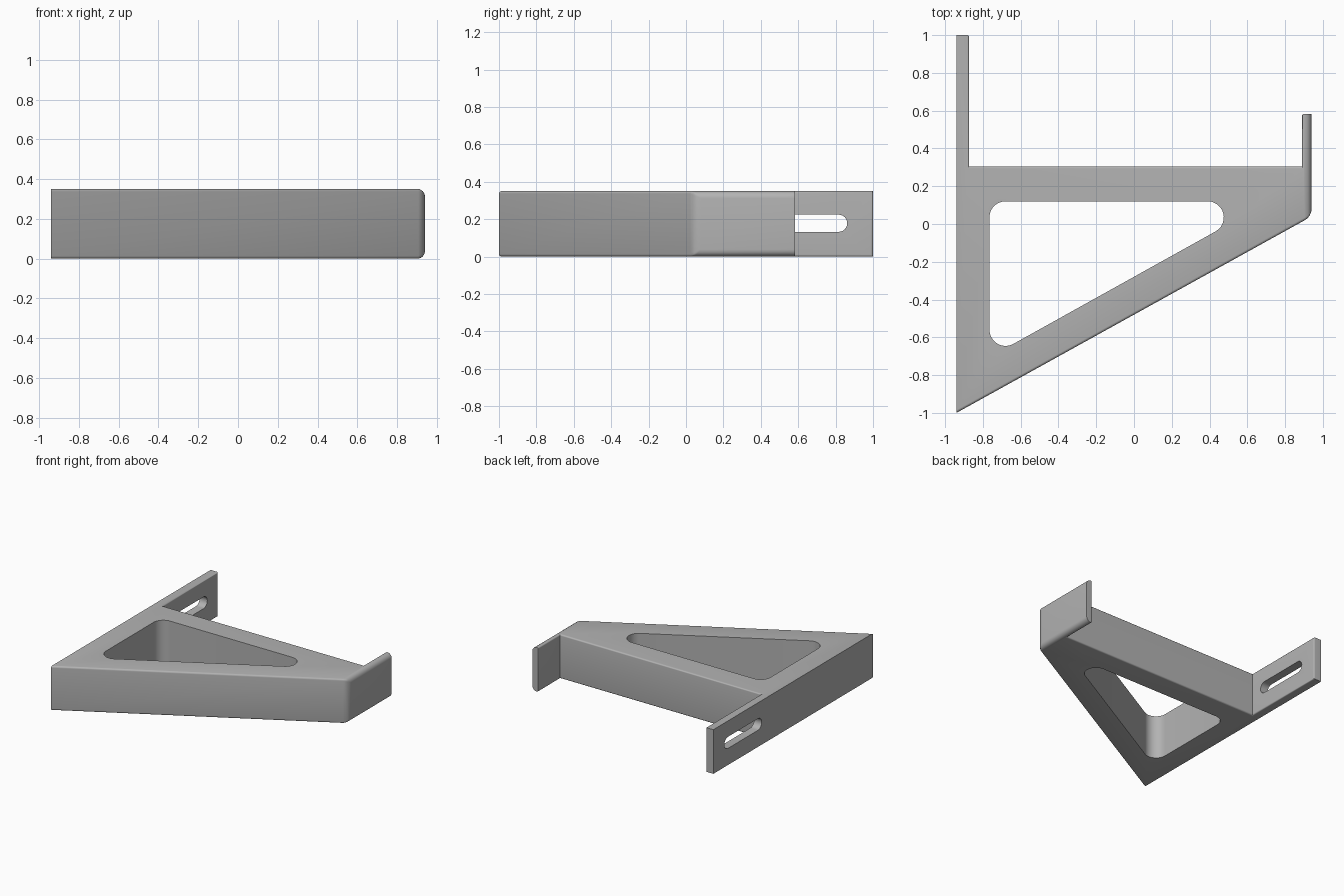
import bpy
import bmesh
from math import cos, sin, tan, pi
from mathutils import Vector, Matrix

if "Cube" in bpy.data.objects:
    bpy.data.objects.remove(bpy.data.objects["Cube"])

HEIGHT = 0.35
grey = bpy.data.materials.new("plain grey")
grey.use_nodes = True
colour = (0.45, 0.45, 0.45, 1)
grey.diffuse_color = colour
grey.node_tree.nodes["Principled BSDF"].inputs["Base Color"].default_value = colour


def prism(name, outline, low, high):
    """Extrude a counter-clockwise outline between two heights."""
    bm = bmesh.new()
    bottom = [bm.verts.new((x, y, low)) for x, y in outline]
    top = [bm.verts.new((x, y, high)) for x, y in outline]
    bm.faces.new(bottom[::-1])
    bm.faces.new(top)
    n = len(outline)
    for i in range(n):
        j = (i + 1) % n
        bm.faces.new((bottom[i], bottom[j], top[j], top[i]))
    mesh = bpy.data.meshes.new(name)
    bm.to_mesh(mesh)
    bm.free()
    mesh.materials.append(grey)
    obj = bpy.data.objects.new(name, mesh)
    bpy.context.collection.objects.link(obj)
    return obj


def rounded(corners, radius, steps=12):
    """Round every corner of a convex counter-clockwise polygon."""
    points = []
    for i, c in enumerate(corners):
        c = Vector(c)
        a = (c - Vector(corners[i - 1])).normalized()
        b = (Vector(corners[(i + 1) % len(corners)]) - c).normalized()
        turn = b.angle(a)
        start = c - a * radius * tan(turn / 2)
        centre = start + Vector((-a.y, a.x)) * radius
        for k in range(steps + 1):
            t = turn * k / steps
            points.append(centre + Matrix.Rotation(t, 2) @ (start - centre))
    return points


# Bracket outline: corner, rim rounding of the side after it, rounding of the corner
sides = [
    ((-0.94, -1.0), 0.35, 0),      # diagonal
    ((0.94, 0.04), 1, 1),          # short tab, outside
    ((0.94, 0.583), 0, 0),         # short tab, end
    ((0.89, 0.583), 0.25, 0.25),   # short tab, inside
    ((0.89, 0.305), 0.35, 0),      # back
    ((-0.873, 0.305), 0.25, 0),    # long tab, inside
    ((-0.873, 1.0), 0, 0.3),       # long tab, end
    ((-0.94, 1.0), 0, 0),          # flat mounting side
]
bracket = prism("bracket", [s[0] for s in sides], 0, HEIGHT)
mesh = bracket.data
weights = mesh.attributes.new("bevel_weight_edge", 'FLOAT', 'EDGE')
n = len(sides)
for edge in mesh.edges:
    a, b = (v % n for v in edge.vertices)
    if a == b:
        weight = sides[a][2]
    else:
        first = a if (a + 1) % n == b else b
        weight = sides[first][1]
    weights.data[edge.index].value = weight

bevel = bracket.modifiers.new("rounded edges", 'BEVEL')
bevel.limit_method = 'WEIGHT'
bevel.width = 0.038
bevel.segments = 6
bevel.use_clamp_overlap = False

# Triangular window through the plate
window = prism("window_cutter",
               rounded([(-0.765, -0.705), (0.718, 0.12), (-0.765, 0.12)], 0.085),
               -0.2, HEIGHT + 0.2)

# Slot through the long tab, drawn flat and turned to face sideways
r = 0.046
arc = [-pi / 2 + pi * k / 12 for k in range(13)]
ends = [(0.188 + r * cos(t), r * sin(t)) for t in arc]
slot = prism("slot_cutter", ends + [(-x, -y) for x, y in ends], -0.1, 0.1)
slot.data.transform(Matrix.Translation((-0.907, 0.628, 0.178))
                    @ Matrix(((0, 0, 1, 0), (1, 0, 0, 0), (0, 1, 0, 0), (0, 0, 0, 1))))

for cutter in (window, slot):
    cutter.hide_render = True
    cut = bracket.modifiers.new(cutter.name, 'BOOLEAN')
    cut.operation = 'DIFFERENCE'
    cut.solver = 'EXACT'
    cut.object = cutter

# Apply the cuts, drop the cutters and smooth the rounded edges
bpy.ops.object.select_all(action='DESELECT')
bpy.context.view_layer.objects.active = bracket
bracket.select_set(True)
for modifier in list(bracket.modifiers):
    bpy.ops.object.modifier_apply(modifier=modifier.name)
for cutter in (window, slot):
    bpy.data.objects.remove(cutter)
bpy.ops.object.shade_smooth_by_angle(angle=pi / 6)
